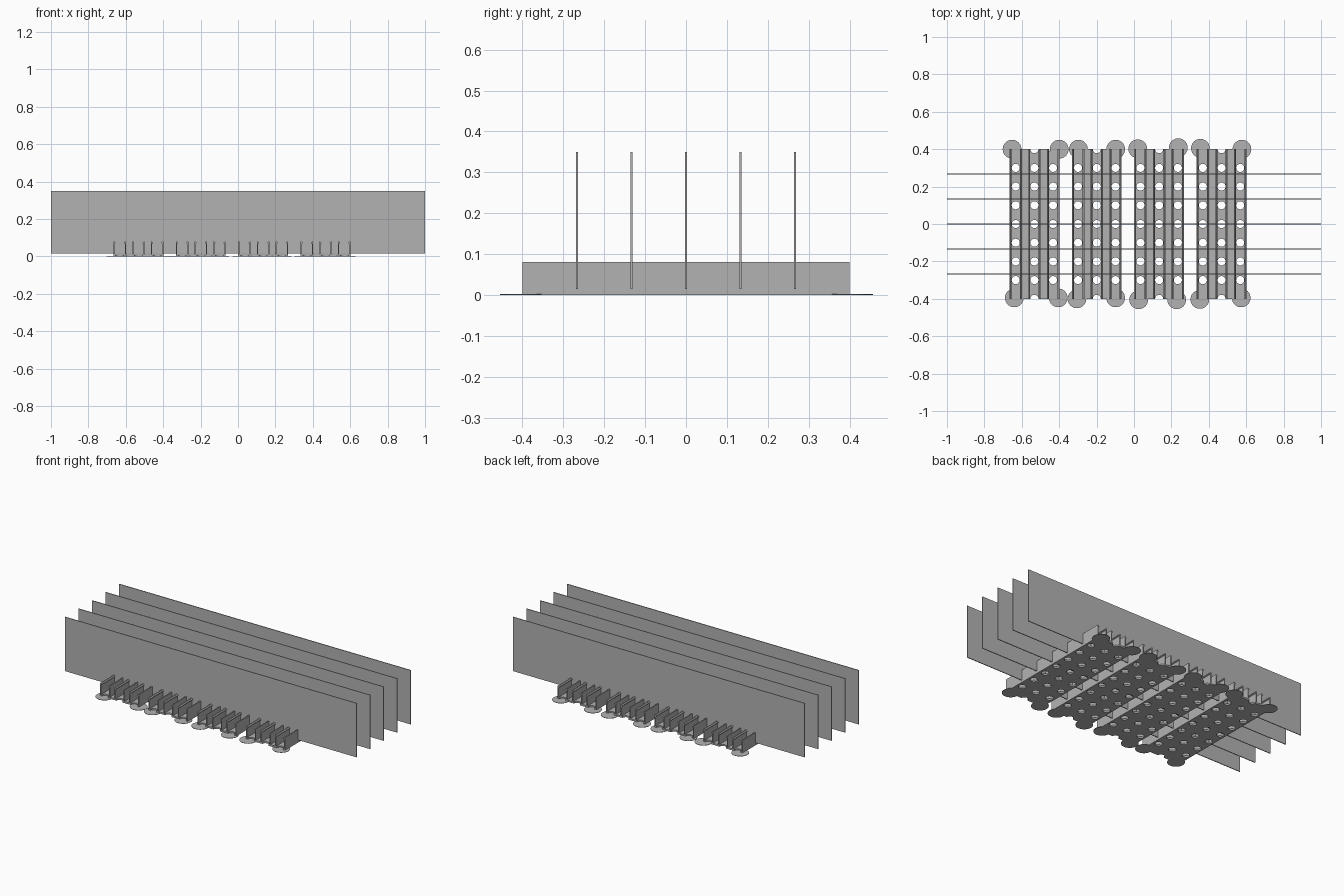
import bpy
import bmesh
from mathutils import Matrix, Vector

if "Cube" in bpy.data.objects:
    bpy.data.objects.remove(bpy.data.objects["Cube"])

grey = bpy.data.materials.new("mid_grey")
grey.use_nodes = True
grey.diffuse_color = (0.45, 0.45, 0.45, 1)
grey.node_tree.nodes["Principled BSDF"].inputs["Base Color"].default_value = (0.45, 0.45, 0.45, 1)

HALF_LENGTH = 0.4
COLUMNS = (-0.1, 0, 0.1)
BASE_TOP = 0.01
RAIL_TOP = 0.08


def finish(bm, name):
    mesh = bpy.data.meshes.new(name)
    bm.to_mesh(mesh)
    bm.free()
    mesh.materials.append(grey)
    obj = bpy.data.objects.new(name, mesh)
    bpy.context.collection.objects.link(obj)
    return obj


def add_box(bm, low, high):
    low, high = Vector(low), Vector(high)
    matrix = Matrix.Translation((low + high) / 2) @ Matrix.Diagonal((*(high - low), 1))
    bmesh.ops.create_cube(bm, size=1, matrix=matrix)


def add_cylinder(bm, centre, radius, depth, sides):
    bmesh.ops.create_cone(bm, cap_ends=True, segments=sides, radius1=radius, radius2=radius,
                          depth=depth, matrix=Matrix.Translation(centre))


def add_rail(bm, x, side):
    """Extrude a hooked rail profile whose lip points towards the channel centre."""
    profile = [(0.0335, 0.008), (0.0335, RAIL_TOP), (0.0275, RAIL_TOP), (0.0225, 0.074),
               (0.0225, 0.07), (0.0275, 0.067), (0.0275, 0.008)]
    verts = [bm.verts.new((x + side * px, -HALF_LENGTH, z)) for px, z in profile]
    face = bm.faces.new(verts)
    result = bmesh.ops.extrude_face_region(bm, geom=[face])
    moved = [v for v in result["geom"] if isinstance(v, bmesh.types.BMVert)]
    bmesh.ops.translate(bm, verts=moved, vec=(0, 2 * HALF_LENGTH, 0))


# Perforated base, with half holes at both ends
bm = bmesh.new()
add_box(bm, (-0.1335, -HALF_LENGTH, 0), (0.1335, HALF_LENGTH, BASE_TOP))
base = finish(bm, "tray_base_1")
bm = bmesh.new()
for x in COLUMNS:
    for row in range(-4, 5):
        add_cylinder(bm, (x, row * 0.1, 0), 0.0215, 0.1, 24)
cutter = finish(bm, "hole_cutter")
cutter.hide_render = True
cut = base.modifiers.new("holes", "BOOLEAN")
cut.operation = "DIFFERENCE"
cut.solver = "EXACT"
cut.object = cutter
bpy.context.view_layer.update()
pierced = bpy.data.meshes.new_from_object(base.evaluated_get(bpy.context.evaluated_depsgraph_get()))
base.modifiers.clear()
base.data = pierced
bpy.data.objects.remove(cutter)

# Hooked rails on both sides of each hole row
bm = bmesh.new()
for x in COLUMNS:
    for side in (-1, 1):
        add_rail(bm, x, side)
bmesh.ops.recalc_face_normals(bm, faces=bm.faces)
rails = finish(bm, "tray_rails_1")

# Four trays side by side
tray_x = [-0.5325 + i * 0.3335 for i in range(4)]
for i, x in enumerate(tray_x):
    for part in (base, rails):
        obj = part
        if i:
            obj = part.copy()
            obj.name = part.name[:-1] + str(i + 1)
            bpy.context.collection.objects.link(obj)
        obj.location.x = x

# Thin round pads at the tray corners
pads = [(-0.652, 0.40), (-0.40, 0.40), (-0.64, -0.395), (-0.405, -0.395),
        (-0.297, 0.40), (-0.098, 0.40), (-0.305, -0.40), (-0.098, -0.395),
        (0.02, 0.402), (0.237, 0.408), (0.025, -0.405), (0.228, -0.405),
        (0.355, 0.405), (0.577, 0.40), (0.352, -0.403), (0.573, -0.395)]
bm = bmesh.new()
for x, y in pads:
    add_cylinder(bm, (x, y, 0.001), 0.05, 0.002, 40)
finish(bm, "corner_pads")

# Five upright cross panels
for i in range(5):
    y = (i - 2) * 0.1333
    bm = bmesh.new()
    add_box(bm, (-1, y - 0.0025, 0.015), (1, y + 0.0025, 0.35))
    finish(bm, f"upright_panel_{i + 1}")
